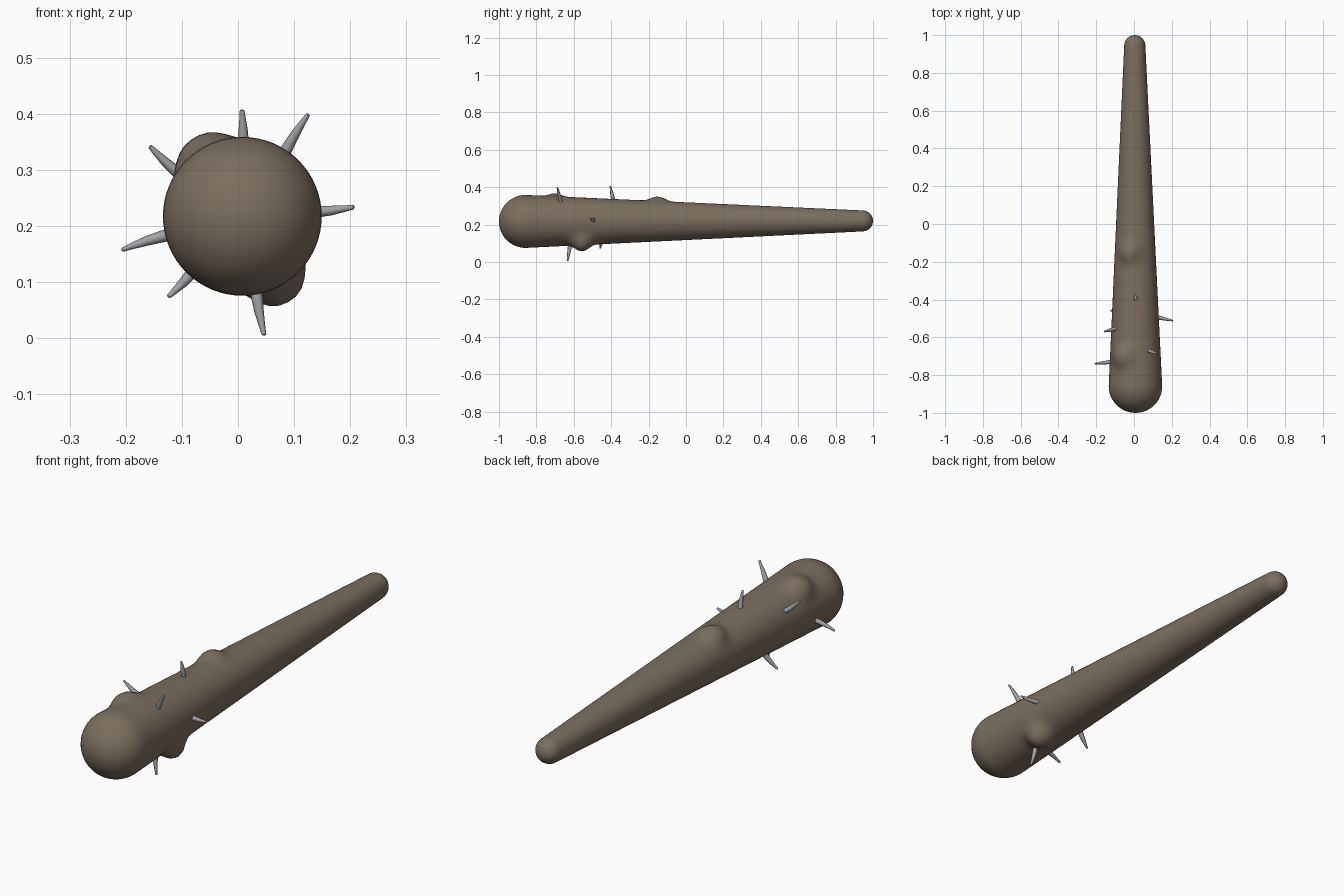
import bpy, bmesh, math
from mathutils import Vector

if "Cube" in bpy.data.objects:
    bpy.data.objects.remove(bpy.data.objects["Cube"])


def material(name, color):
    m = bpy.data.materials.new(name)
    m.diffuse_color = (*color, 1)
    m.use_nodes = True
    m.node_tree.nodes["Principled BSDF"].inputs["Base Color"].default_value = m.diffuse_color
    return m


def loft(name, rings, start, end, mat):
    """Skin rings of points, closing both ends to a single point."""
    bm = bmesh.new()
    loops = [[bm.verts.new(p) for p in ring] for ring in rings]
    n = len(loops[0])
    for a, b in zip(loops, loops[1:]):
        for i in range(n):
            j = (i + 1) % n
            bm.faces.new((a[i], a[j], b[j], b[i]))
    for loop, tip in ((loops[0], start), (loops[-1], end)):
        v = bm.verts.new(tip)
        for i in range(n):
            bm.faces.new((loop[i], loop[(i + 1) % n], v))
    bmesh.ops.recalc_face_normals(bm, faces=bm.faces)
    mesh = bpy.data.meshes.new(name)
    bm.to_mesh(mesh)
    bm.free()
    mesh.materials.append(mat)
    ob = bpy.data.objects.new(name, mesh)
    bpy.context.collection.objects.link(ob)
    bpy.context.view_layer.objects.active = ob
    ob.select_set(True)
    bpy.ops.object.shade_smooth_by_angle(angle=math.radians(50))
    ob.select_set(False)
    return ob


wood = material("wood", (0.20, 0.155, 0.115))
iron = material("iron", (0.35, 0.36, 0.38))

# Club profile: rounded head, long taper, rounded grip end
R0, R1, Y0, Y1 = 0.1415, 0.056, -0.8585, 0.944
profile = []
for i in range(1, 13):
    a = math.pi / 2 * i / 12
    profile.append((Y0 - R0 * math.cos(a), R0 * math.sin(a)))
for i in range(1, 90):
    t = i / 90
    profile.append((Y0 + (Y1 - Y0) * t, R0 + (R1 - R0) * t))
for i in range(8):
    a = math.pi / 2 * i / 8
    profile.append((Y1 + R1 * math.sin(a), R1 * math.cos(a)))


def axis(y):
    return Vector((0.006 - 0.002 * y, y, 0.2185 + 0.0015 * y))


# Knots in the wood: position along club, angle round it, height, width
knots = [(-0.70, 122, 0.030, 0.046),
         (-0.555, -62, 0.047, 0.043),
         (-0.15, 108, 0.027, 0.042)]


def skin(y, r, a):
    for ky, ka, h, w in knots:
        da = (a - math.radians(ka) + math.pi) % (2 * math.pi) - math.pi
        d2 = ((y - ky) / w) ** 2 + (da * r / w) ** 2
        r += h * math.exp(-0.6 * d2 ** 1.25)
    return axis(y) + Vector((r * math.cos(a), 0, r * math.sin(a)))


N = 64
rings = [[skin(y, r, 2 * math.pi * i / N) for i in range(N)] for y, r in profile]
loft("club_body", rings, axis(-1.0), axis(1.0), wood)

# Spikes: base and tip points
spikes = [((0.006, -0.390, 0.335), (0.007, -0.405, 0.408)),
          ((0.080, -0.670, 0.320), (0.126, -0.688, 0.400)),
          ((0.128, -0.495, 0.227), (0.208, -0.512, 0.234)),
          ((-0.098, -0.555, 0.290), (-0.158, -0.570, 0.343)),
          ((-0.120, -0.730, 0.183), (-0.208, -0.740, 0.157)),
          ((-0.080, -0.447, 0.123), (-0.125, -0.460, 0.073)),
          ((0.034, -0.620, 0.090), (0.047, -0.634, 0.004))]
for k, (base, tip) in enumerate(spikes):
    base, tip = Vector(base), Vector(tip)
    d = (tip - base).normalized()
    base -= d * 0.025
    u = d.cross(Vector((0, 1, 0))).normalized()
    v = d.cross(u)
    bend = 0.003 if k % 2 else -0.003
    rings = []
    for t, r in ((0, 0.0125), (0.35, 0.0105), (0.6, 0.0085), (0.85, 0.0055), (0.98, 0.004)):
        c = base.lerp(tip, t) + u * bend * math.sin(math.pi * t)
        rings.append([c + (u * math.cos(a) + v * math.sin(a)) * r
                      for a in (2 * math.pi * i / 8 for i in range(8))])
    loft(f"spike_{k + 1}", rings, base, tip, iron)
